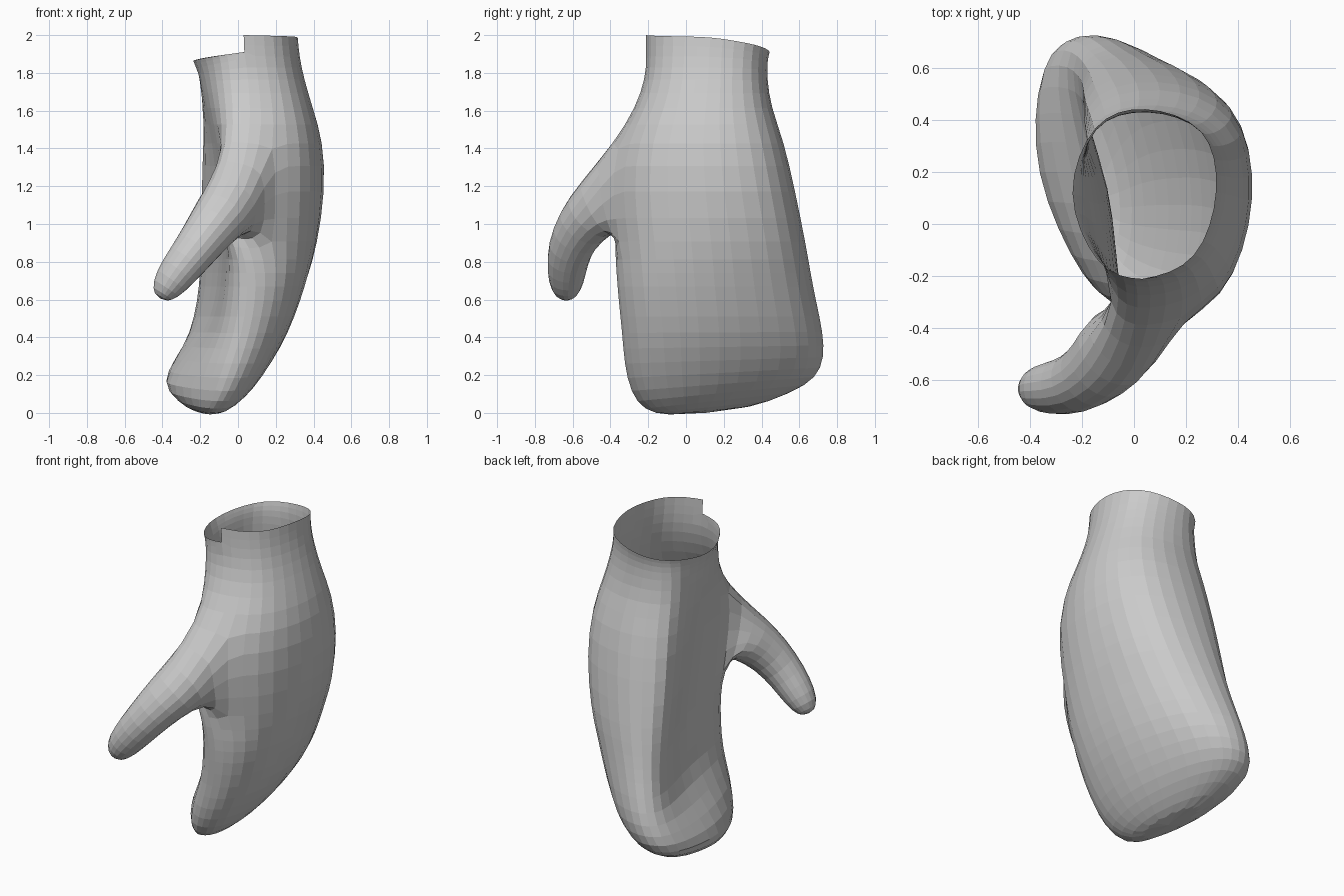
import bpy
import bmesh
from math import cos, sin, radians
from mathutils import Vector

cube = bpy.data.objects.get("Cube")
if cube:
    bpy.data.objects.remove(cube)

grey = bpy.data.materials.new("plain grey")
grey.use_nodes = True
grey.diffuse_color = (0.6, 0.6, 0.6, 1)
grey.node_tree.nodes["Principled BSDF"].inputs["Base Color"].default_value = grey.diffuse_color

# Mitten sections from cuff to fingertips:
# height, tilt, y range, x of front edge / outer peak / back edge, x of palm front / middle / back
SECTIONS = [
    (2.0, 0, -.212, .448, .03, .322, .04, -.14, -.248, -.15),
    (1.9, 0, -.212, .435, .035, .33, .045, -.13, -.23, -.15),
    (1.77, 0, -.22, .435, .05, .355, .06, -.12, -.205, -.16),
    (1.62, 0, -.27, .455, .06, .4, .09, -.1, -.18, -.17),
    (1.44, 0, -.38, .525, .05, .457, .11, -.08, -.13, -.19),
    (1.18, 0, -.42, .585, .03, .472, .08, -.06, -.1, -.215),
    (.88, 0, -.385, .645, .05, .425, .02, -.05, -.09, -.22),
    (.74, 0, -.375, .668, .09, .382, -.03, -.05, -.095, -.22),
    (.6, 0, -.365, .695, .09, .338, -.07, -.06, -.11, -.23),
    (.42, 0, -.345, .735, .06, .267, -.13, -.09, -.17, -.265),
    (.27, .03, -.335, .74, .01, .182, -.17, -.16, -.31, -.335),
    (.13, .08, -.3, .7, -.05, .085, -.22, -.2, -.4, -.375),
    (.04, .12, -.23, .57, -.11, -.01, -.22, -.21, -.33, -.31),
    (-.01, .08, -.1, .32, -.15, -.1, -.2, -.17, -.23, -.22),
]
COLUMNS = 16
# Rim heights around the stepped cuff, and the unbroken ring just under it
CUFF_HEIGHTS = [(2.0, 1.99, 1.91, 1.86, 1.91), (1.89, 1.89, 1.86, 1.82, 1.89)]


def mix(a, b, t):
    return a + (b - a) * t


def closed_spline(points, steps):
    """Sample a closed smooth curve through the points."""
    result, n = [], len(points)
    for i in range(n):
        a, b, c, d = (points[(i + k) % n] for k in (-1, 0, 1, 2))
        for s in range(steps):
            t = s / steps
            result.append(b + (c - a) * (t / 2) + (2 * a - 5 * b + 4 * c - d) * (t * t / 2)
                          + (3 * b - a - 3 * c + d) * (t ** 3 / 2))
    return result


def section_outline(sec):
    z, tilt, y0, y1, front, outer, back, palm_front, palm_mid, palm_back = sec
    # The back of the hand leans towards the front edge near the fingertips
    rise = max(0, min(1, z / 1.1))
    front_corner = mix(front, outer, mix(.86, .71, rise))
    back_corner = mix(back, outer, mix(.54, .8, rise))
    pts = [(front, 0), (front_corner, .125), (outer, mix(.46, .52, rise)), (back_corner, .875),
           (back, 1), (palm_back, .9), (palm_mid, .5), (palm_front, .09)]
    pts = [Vector((x, mix(y0, y1, t), z + tilt * mix(y0, y1, t))) for x, t in pts]
    return closed_spline(pts, COLUMNS // len(pts))


bm = bmesh.new()

# Hand rings; the cuff ring is split at the front and its rim steps down there
rows = []
for r, sec in enumerate(SECTIONS):
    outline = section_outline(sec)
    if r == 0:
        outline.append(outline[0].copy())
    if r < len(CUFF_HEIGHTS):
        for c, p in enumerate(outline):
            q = c * 4 / COLUMNS
            k = min(int(q), 3)
            p.z = mix(CUFF_HEIGHTS[r][k], CUFF_HEIGHTS[r][k + 1], q - k)
    ring = [bm.verts.new(p) for p in outline]
    rows.append(ring if r == 0 else ring + ring[:1])

# Hand surface, leaving a hole where the thumb grows out
TOP, BOTTOM = 4, 6
LEFT, RIGHT = -2, 1
thumb_columns = [c % COLUMNS for c in range(LEFT, RIGHT)]
for r in range(len(rows) - 1):
    for c in range(COLUMNS):
        if not (TOP <= r < BOTTOM and c in thumb_columns):
            bm.faces.new((rows[r][c], rows[r][c + 1], rows[r + 1][c + 1], rows[r + 1][c]))
bm.faces.new(rows[-1][:COLUMNS])

# Thumb: rings bridged from the hole along a bent path
span = [c % COLUMNS for c in range(LEFT, RIGHT + 1)]
loop = [rows[TOP][c] for c in span] + [rows[TOP + 1][span[-1]]]
loop += [rows[BOTTOM][c] for c in reversed(span)] + [rows[TOP + 1][span[0]]]
THUMB = [((-.045, -.45, 1.1), .172), ((-.13, -.555, .995), .145), ((-.225, -.62, .865), .124),
         ((-.32, -.633, .745), .11), ((-.385, -.635, .655), .087), ((-.412, -.635, .603), .04)]
path = [Vector(p) for p, _ in THUMB]
for i, (_, radius) in enumerate(THUMB):
    along = (path[min(i + 1, len(path) - 1)] - path[max(i - 1, 0)]).normalized()
    up = Vector((0, -.7, .7))
    up = (up - along * up.dot(along)).normalized()
    side = up.cross(along)
    ring = []
    for k in range(len(loop)):
        a = radians(144 - 360 / len(loop) * k)
        ring.append(bm.verts.new(path[i] + (side * cos(a) + up * sin(a)) * radius))
    for k in range(len(loop)):
        n = (k + 1) % len(loop)
        bm.faces.new((loop[k], loop[n], ring[n], ring[k]))
    loop = ring
bm.faces.new(loop)

bmesh.ops.recalc_face_normals(bm, faces=bm.faces)
mesh = bpy.data.meshes.new("mitten")
bm.to_mesh(mesh)
bm.free()
mesh.materials.append(grey)
mitten = bpy.data.objects.new("mitten", mesh)
bpy.context.collection.objects.link(mitten)

# Rounded knit surface
soften = mitten.modifiers.new("soften", 'SUBSURF')
soften.levels = soften.render_levels = 1
soften.boundary_smooth = 'PRESERVE_CORNERS'
